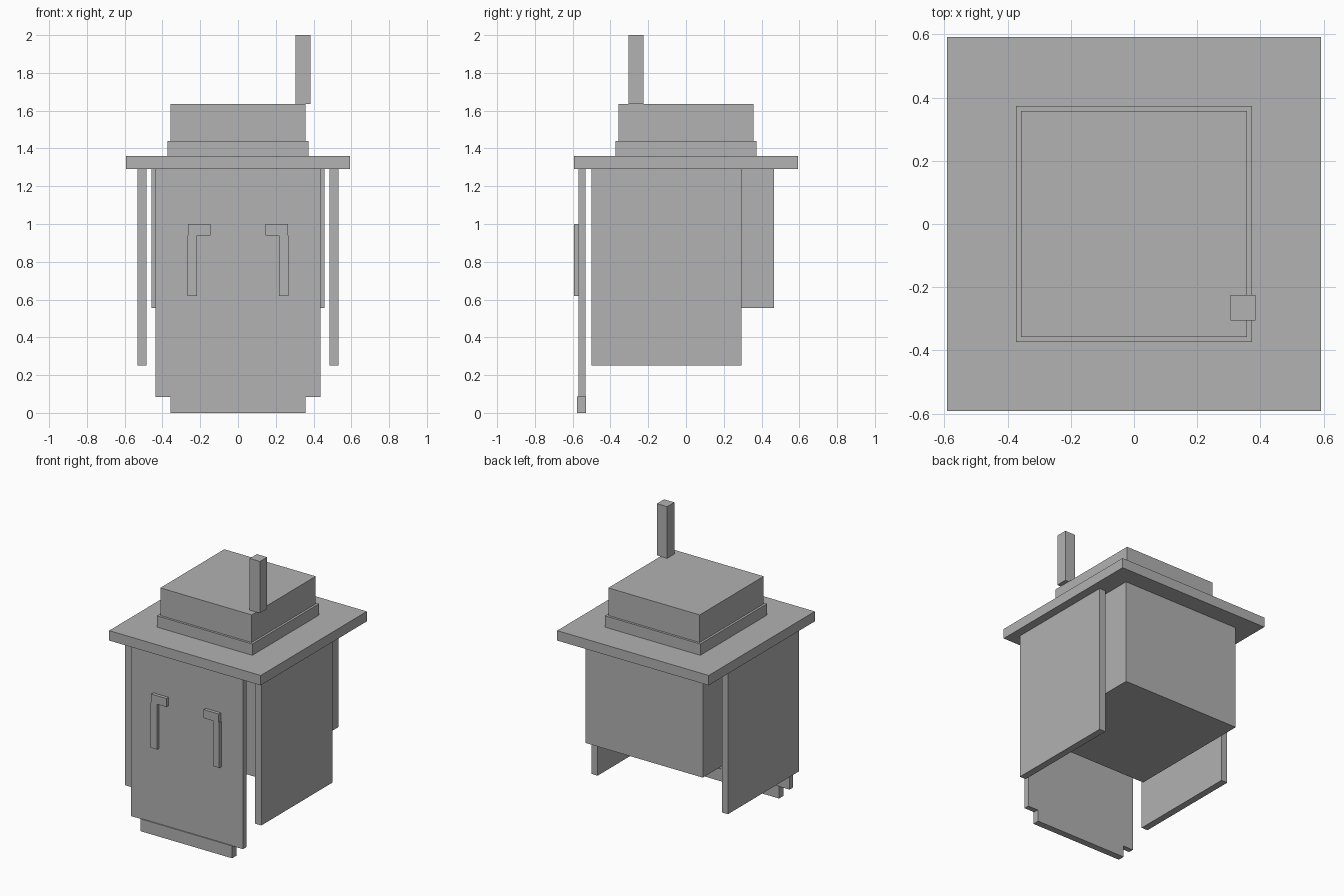
import bpy

cube = bpy.data.objects.get("Cube")
if cube:
    bpy.data.objects.remove(cube, do_unlink=True)

GREY = (0.445, 0.445, 0.445, 1.0)
mat = bpy.data.materials.new("plain_grey")
mat.use_nodes = True
mat.diffuse_color = GREY
mat.node_tree.nodes["Principled BSDF"].inputs["Base Color"].default_value = GREY


def box(name, x, y, z):
    """Axis-aligned box from (min, max) ranges."""
    ranges = (x, y, z)
    bpy.ops.mesh.primitive_cube_add(size=1)
    ob = bpy.context.object
    ob.name = name
    ob.location = [(a + b) / 2 for a, b in ranges]
    ob.scale = [b - a for a, b in ranges]
    bpy.ops.object.transform_apply(location=True, rotation=False, scale=True)
    ob.data.materials.append(mat)
    return ob


def centred(half):
    return (-half, half)


def pair(name, x, y, z):
    """Left box and its mirrored right twin."""
    box("left_" + name, x, y, z)
    box("right_" + name, (-x[1], -x[0]), y, z)


# Main body
box("body", centred(0.458), (-0.455, 0.467), (0.555, 1.29))

# Overhanging slab and stepped top
box("top_slab", centred(0.592), centred(0.592), (1.29, 1.36))
box("lower_step", centred(0.373), centred(0.373), (1.36, 1.44))
box("upper_step", centred(0.357), centred(0.357), (1.44, 1.635))
box("chimney", (0.305, 0.385), (-0.305, -0.225), (1.635, 2.0))

# Hanging side panels
pair("side_panel", (0.485, 0.533), (-0.501, 0.293), (0.25, 1.29))

# Front panel with its bottom strip
box("front_panel", centred(0.437), (-0.569, -0.532), (0.083, 1.29))
box("bottom_strip", centred(0.357), (-0.576, -0.529), (0.0, 0.087))

# Hooked handles on the front panel
pair("handle_arm", (0.145, 0.264), (-0.592, -0.569), (0.94, 1.0))
pair("handle_stem", (0.218, 0.268), (-0.592, -0.569), (0.62, 0.94))
